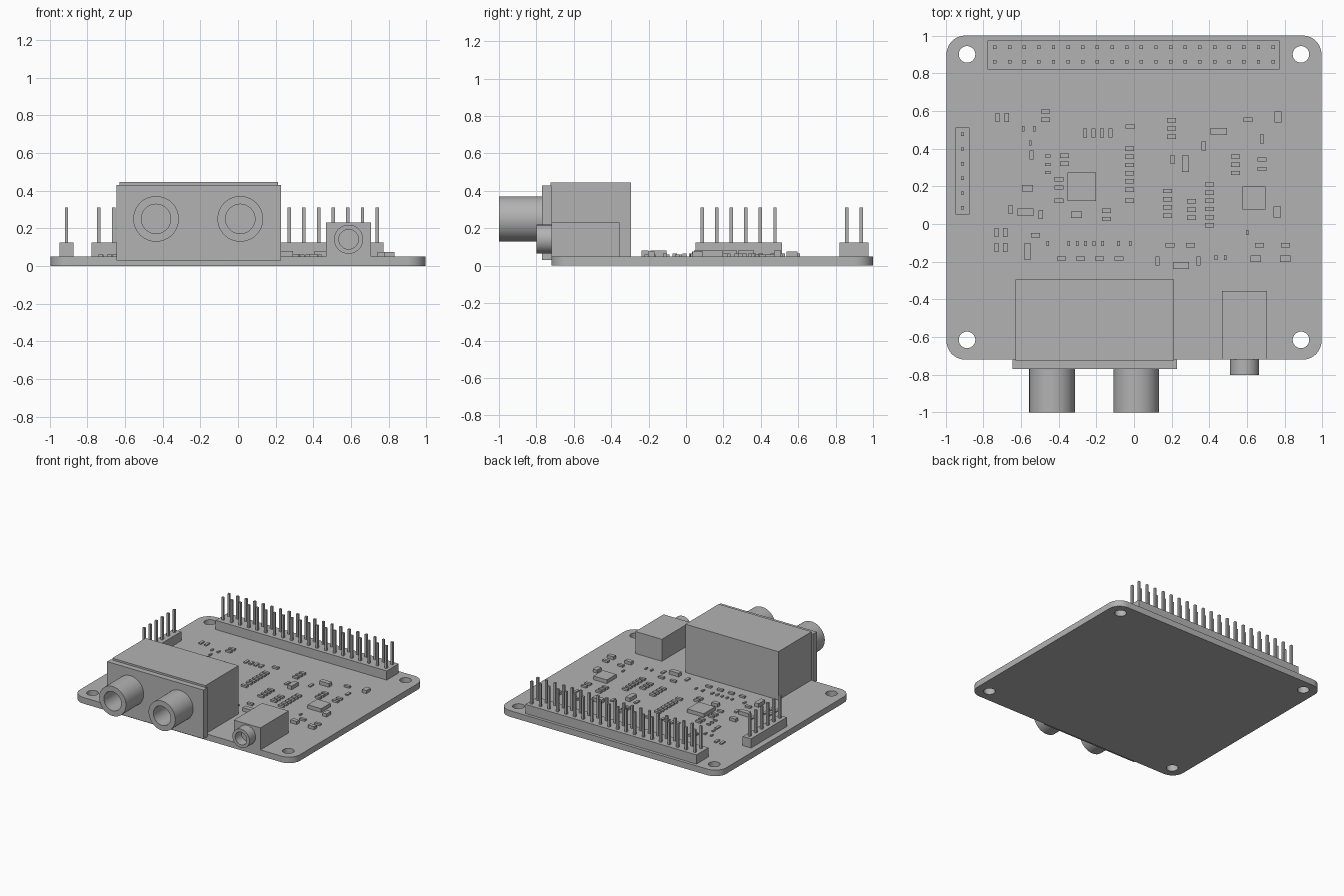
import bpy
import bmesh
import math
from mathutils import Matrix, Vector

default_cube = bpy.data.objects.get("Cube")
if default_cube:
    bpy.data.objects.remove(default_cube, do_unlink=True)

grey = bpy.data.materials.new("plain grey")
grey.use_nodes = True
colour = (0.45, 0.45, 0.45, 1)
grey.diffuse_color = colour
grey.node_tree.nodes["Principled BSDF"].inputs["Base Color"].default_value = colour

BOARD_TOP = 0.05


def finish(name, bm, smooth=False):
    """Turn a bmesh into a named, coloured object."""
    bmesh.ops.recalc_face_normals(bm, faces=bm.faces)
    mesh = bpy.data.meshes.new(name)
    bm.to_mesh(mesh)
    bm.free()
    mesh.materials.append(grey)
    obj = bpy.data.objects.new(name, mesh)
    bpy.context.collection.objects.link(obj)
    if smooth:
        bpy.ops.object.select_all(action='DESELECT')
        obj.select_set(True)
        bpy.context.view_layer.objects.active = obj
        bpy.ops.object.shade_smooth_by_angle(angle=math.radians(35))
    return obj


def add_box(bm, low, high):
    low, high = Vector(low), Vector(high)
    matrix = Matrix.Translation((low + high) / 2) @ Matrix.Diagonal((*(high - low), 1))
    bmesh.ops.create_cube(bm, size=1, matrix=matrix)


def box(name, low, high):
    bm = bmesh.new()
    add_box(bm, low, high)
    return finish(name, bm)


def arc(cx, cy, radius, start, sweep, steps):
    angles = [start + sweep * i / steps for i in range(steps + 1)]
    return [(cx + radius * math.cos(a), cy + radius * math.sin(a)) for a in angles]


def socket(name, x, z, outer, inner, front, back, bore):
    """Hollow barrel turned around an axis along y."""
    profile = [(0, back), (outer, back), (outer, front), (inner, front), (inner, bore), (0, bore)]
    bm = bmesh.new()
    verts = [bm.verts.new((x + r, y, z)) for r, y in profile]
    edges = [bm.edges.new(pair) for pair in zip(verts, verts[1:])]
    bmesh.ops.spin(bm, geom=verts + edges, cent=(x, 0, z), axis=(0, 1, 0),
                   angle=math.tau, steps=48)
    bmesh.ops.remove_doubles(bm, verts=bm.verts, dist=0.0001)
    finish(name, bm, smooth=True)


def pin_header(name, low, high, first, columns, rows, pitch=0.0777):
    """Plastic strip with a grid of square pins."""
    box(name + "_base", (*low, BOARD_TOP), (*high, 0.125))
    bm = bmesh.new()
    half = 0.009
    for i in range(columns):
        for j in range(rows):
            x, y = first[0] + i * pitch, first[1] + j * pitch
            add_box(bm, (x - half, y - half, 0.12), (x + half, y + half, 0.31))
    finish(name + "_pins", bm)


def parts(name, width, depth, top, places):
    """Equal little blocks soldered on the board."""
    bm = bmesh.new()
    for x, y in places:
        add_box(bm, (x - width / 2, y - depth / 2, BOARD_TOP - 0.01),
                (x + width / 2, y + depth / 2, top))
    finish(name, bm)


def column(x, start, count, step=-0.0435):
    return [(x, start + i * step) for i in range(count)]


def row(y, *xs):
    return [(x, y) for x in xs]


# Circuit board: rounded outline with four mounting holes
curve = bpy.data.curves.new("board_outline", 'CURVE')
curve.dimensions = '2D'
curve.fill_mode = 'BOTH'
curve.extrude = BOARD_TOP / 2
right, back, front, corner = 0.995, 1.0, -0.72, 0.1
outline = []
centres = [(right - corner, back - corner), (corner - right, back - corner),
           (corner - right, front + corner), (right - corner, front + corner)]
for i, (cx, cy) in enumerate(centres):
    outline += arc(cx, cy, corner, i * math.pi / 2, math.pi / 2, 10)
loops = [outline]
for x in (-0.886, 0.886):
    for y in (-0.615, 0.9):
        loops.append(arc(x, y, 0.044, 0, math.tau, 32)[:-1])
for loop in loops:
    spline = curve.splines.new('POLY')
    spline.points.add(len(loop) - 1)
    for point, (x, y) in zip(spline.points, loop):
        point.co = (x, y, 0, 1)
    spline.use_cyclic_u = True
outline_object = bpy.data.objects.new("board_outline", curve)
bpy.context.collection.objects.link(outline_object)
bpy.context.view_layer.update()
board = bmesh.new()
board.from_mesh(outline_object.to_mesh())
outline_object.to_mesh_clear()
bpy.data.objects.remove(outline_object, do_unlink=True)
bmesh.ops.translate(board, verts=board.verts, vec=(0, 0, BOARD_TOP / 2))
bmesh.ops.remove_doubles(board, verts=board.verts, dist=0.0001)
finish("circuit_board", board, smooth=True)

# Twin audio output block
box("twin_socket_body", (-0.63, -0.725, BOARD_TOP), (0.212, -0.295, 0.445))
box("twin_socket_plate", (-0.645, -0.77, 0.03), (0.227, -0.72, 0.43))
for side, x in (("right", -0.435), ("left", 0.012)):
    socket(side + "_round_socket", x, 0.25, 0.121, 0.078, -1.0, -0.765, -0.77)

# Small headphone jack
box("jack_body", (0.467, -0.72, BOARD_TOP), (0.707, -0.355, 0.23))
socket("jack_socket", 0.587, 0.142, 0.077, 0.052, -0.8, -0.715, -0.722)

# Pin headers
pin_header("long_header", (-0.777, 0.82), (0.772, 0.975), (-0.738, 0.86), 20, 2)
pin_header("side_header", (-0.947, 0.05), (-0.872, 0.512), (-0.91, 0.087), 1, 6)

# Square chips
parts("large_chip", 0.15, 0.15, 0.08, [(-0.277, 0.198)])
parts("small_chip", 0.122, 0.122, 0.08, [(0.638, 0.138)])

# Little components lying along x
parts("crosswise_resistors", 0.048, 0.023, 0.065,
      column(-0.47, 0.597, 2) + column(-0.37, 0.363, 2) + column(-0.397, 0.237, 2)
      + column(-0.397, 0.123, 1) + column(-0.02, 0.517, 1) + column(-0.025, 0.4, 6)
      + column(-0.025, 0.123, 1) + column(-0.147, 0.07, 2) + column(-0.523, -0.06, 1)
      + column(0.2, 0.55, 3) + column(0.605, 0.553, 1) + column(0.538, 0.358, 3)
      + column(0.68, 0.342, 2, -0.05) + column(0.178, 0.175, 4) + column(0.305, 0.12, 3)
      + column(0.4, 0.21, 6) + row(-0.112, 0.19, 0.3, 0.667, 0.803)
      + row(-0.183, -0.385, -0.283, -0.183, -0.08))

# Little components lying along y
parts("lengthwise_resistors", 0.022, 0.048, 0.06,
      row(0.565, -0.725, -0.675) + row(0.482, -0.26, -0.215, -0.17, -0.125)
      + row(-0.045, -0.73, -0.683) + row(-0.125, -0.73, -0.683)
      + row(-0.197, 0.125, 0.343)
      + [(-0.543, 0.365), (-0.655, 0.077), (-0.495, 0.05), (0.68, 0.45),
         (0.37, 0.415), (0.205, 0.343)])

# Tiny components
parts("tiny_crosswise_parts", 0.028, 0.015, 0.06, column(-0.457, 0.36, 3))
parts("tiny_lengthwise_parts", 0.014, 0.028, 0.06,
      row(0.505, -0.587, -0.53) + row(0.43, -0.55) + row(-0.045, 0.6)
      + row(-0.178, 0.435, 0.485)
      + row(-0.103, -0.457, -0.347, -0.302, -0.257, -0.212, -0.167, -0.082, -0.02))

# Larger capacitors and diodes
parts("wide_blocks", 0.086, 0.038, 0.08, [(-0.575, 0.062), (0.45, 0.49), (0.25, -0.22)])
parts("deep_blocks", 0.038, 0.086, 0.08, [(-0.565, -0.146), (0.273, 0.32)])
parts("wide_capacitors", 0.056, 0.034, 0.075,
      [(-0.565, 0.19), (-0.305, 0.05)] + row(-0.185, 0.645, 0.803))
parts("deep_capacitors", 0.038, 0.058, 0.075, [(0.765, 0.567), (0.76, 0.063)])
